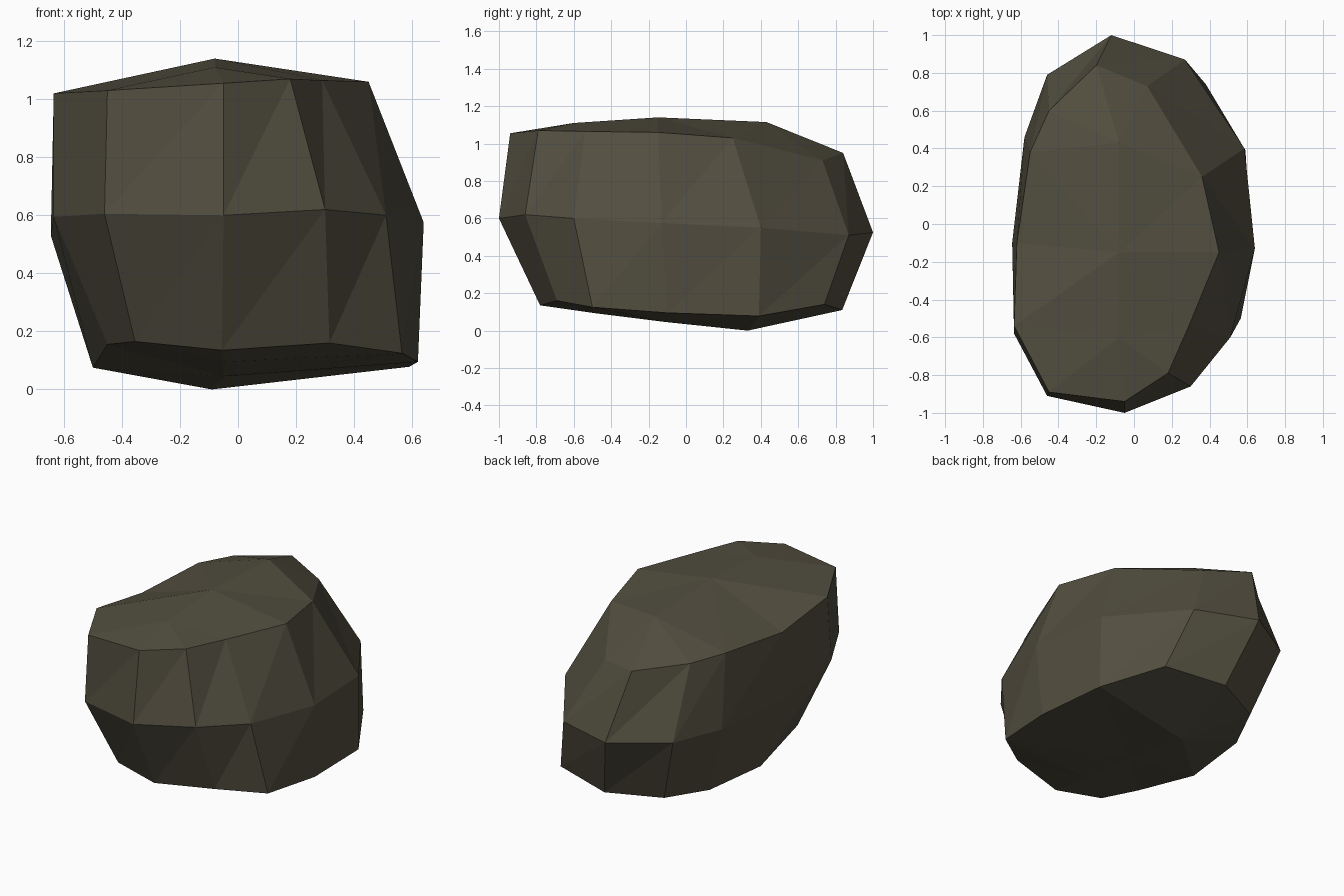
import bpy, bmesh

if "Cube" in bpy.data.objects:
    bpy.data.objects.remove(bpy.data.objects["Cube"])

# One flat colour for the stone
stone = bpy.data.materials.new("dark olive stone")
stone.diffuse_color = (0.085, 0.076, 0.050, 1)
stone.use_nodes = True
stone.node_tree.nodes["Principled BSDF"].inputs["Base Color"].default_value = stone.diffuse_color

# Three rings of 12 points, anticlockwise from the front (-y)
bottom = [(-.055, -.78, .135), (.315, -.69, .16), (.565, -.50, .125), (.62, -.10, .095),
          (.59, .39, .078), (.38, .74, .14), (0, .835, .11), (-.32, .68, .10),
          (-.45, .40, .08), (-.50, -.05, .075), (-.45, -.50, .155), (-.355, -.72, .165)]
middle = [(-.05, -1, .60), (.30, -.86, .62), (.51, -.60, .60), (.64, -.13, .575),
          (.585, .40, .55), (.27, .87, .51), (-.12, 1, .525), (-.46, .79, .535),
          (-.58, .46, .53), (-.645, -.10, .53), (-.635, -.58, .595), (-.46, -.91, .605)]
top = [(-.05, -.94, 1.055), (.18, -.79, 1.07), (.29, -.54, 1.065), (.45, -.15, 1.06),
       (.36, .25, 1.03), (.07, .73, .91), (-.20, .84, .95), (-.45, .60, .975),
       (-.55, .38, .985), (-.62, -.10, .955), (-.635, -.54, 1.02), (-.45, -.89, 1.03)]
# Ridge points inside each cap, front to back
top_ridge = [(-.08, -.60, 1.11), (-.08, -.15, 1.14), (-.08, .43, 1.115)]
bottom_ridge = [(-.05, -.50, .095), (-.05, -.10, .045), (-.09, .33, 0)]

bm = bmesh.new()
B, M, T, TR, BR = [[bm.verts.new(p) for p in pts]
                   for pts in (bottom, middle, top, top_ridge, bottom_ridge)]

# Sides: two bands of triangles
for low, high in ((B, M), (M, T)):
    for i in range(12):
        j = (i + 1) % 12
        bm.faces.new((low[i], low[j], high[j]))
        bm.faces.new((low[i], high[j], high[i]))


# Caps: two by four grid across each end ring
def cap(ring, ridge):
    rows = [(ring[11], ring[0], ring[1])]
    rows += [(ring[10 - k], ridge[k], ring[2 + k]) for k in range(3)]
    rows += [(ring[7], ring[6], ring[5])]
    for r, s in zip(rows, rows[1:]):
        for c in (0, 1):
            bm.faces.new((r[c], r[c + 1], s[c + 1], s[c]))


cap(T, TR)
cap(B, BR)
bmesh.ops.triangulate(bm, faces=[f for f in bm.faces if len(f.verts) > 3])
bmesh.ops.recalc_face_normals(bm, faces=bm.faces[:])

# Boulder object
mesh = bpy.data.meshes.new("boulder")
bm.to_mesh(mesh)
bm.free()
mesh.materials.append(stone)
bpy.context.collection.objects.link(bpy.data.objects.new("boulder", mesh))
